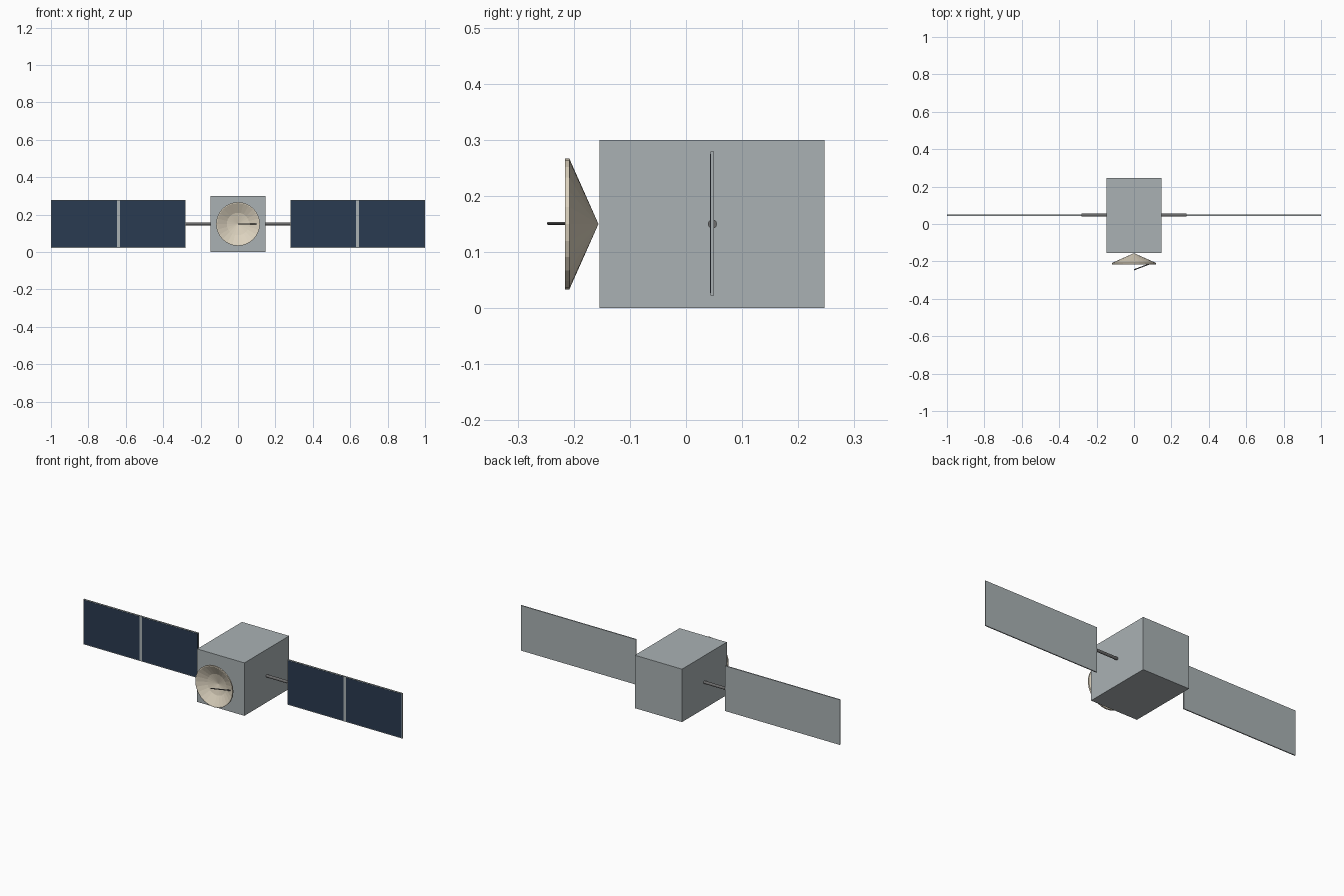
import bpy
import bmesh
import math
from mathutils import Vector

cube = bpy.data.objects.get("Cube")
if cube:
    bpy.data.objects.remove(cube, do_unlink=True)


def material(name, srgb):
    color = [c ** 2.2 for c in srgb] + [1.0]
    mat = bpy.data.materials.new(name)
    mat.use_nodes = True
    mat.diffuse_color = color
    bsdf = mat.node_tree.nodes["Principled BSDF"]
    bsdf.inputs["Base Color"].default_value = color
    bsdf.inputs["Roughness"].default_value = 0.7
    return mat


GREY = material("body grey", (0.66, 0.69, 0.70))
BLUE = material("cell blue", (0.18, 0.24, 0.32))
CREAM = material("dish cream", (0.86, 0.82, 0.74))
DARK = material("boom grey", (0.42, 0.42, 0.42))


def make(name, bm, mat):
    bmesh.ops.recalc_face_normals(bm, faces=bm.faces)
    mesh = bpy.data.meshes.new(name)
    bm.to_mesh(mesh)
    bm.free()
    mesh.materials.append(mat)
    obj = bpy.data.objects.new(name, mesh)
    bpy.context.collection.objects.link(obj)
    return obj


def box(name, low, high, mat):
    low, high = Vector(low), Vector(high)
    bm = bmesh.new()
    bmesh.ops.create_cube(bm, size=1)
    bmesh.ops.scale(bm, vec=high - low, verts=bm.verts)
    bmesh.ops.translate(bm, vec=(low + high) / 2, verts=bm.verts)
    return make(name, bm, mat)


def rod(name, start, end, radius, mat, sides=12):
    start, end = Vector(start), Vector(end)
    axis = end - start
    bm = bmesh.new()
    bmesh.ops.create_cone(bm, cap_ends=True, segments=sides, radius1=radius,
                          radius2=radius, depth=axis.length)
    bmesh.ops.rotate(bm, verts=bm.verts,
                     matrix=axis.to_track_quat("Z", "Y").to_matrix())
    bmesh.ops.translate(bm, vec=(start + end) / 2, verts=bm.verts)
    return make(name, bm, mat)


MID_Z = 0.15
WING_Y = 0.047

# Main body
box("body", (-0.148, -0.154, 0), (0.148, 0.247, 0.30), GREY)

# Solar wings: boom, backing panel and two cell plates per side
for side, s in (("left", 1), ("right", -1)):
    def span(name, inner, outer, y, z, mat):
        a, b = sorted((s * inner, s * outer))
        box(f"{side}_{name}", (a, y[0], z[0]), (b, y[1], z[1]), mat)

    rod(f"{side}_boom", (s * 0.14, WING_Y, MID_Z),
        (s * 0.281, WING_Y, MID_Z), 0.008, DARK)
    span("panel", 0.28, 1.0, (0.044, 0.050), (0.023, 0.279), GREY)
    for label, inner in (("inner", 0.283), ("outer", 0.647)):
        span(f"{label}_cells", inner, inner + 0.349,
             (0.043, 0.045), (0.027, 0.275), BLUE)

# Dish: closed radius / y profile spun around the forward axis
profile = [(0, -0.156), (0.117, -0.208), (0.117, -0.216),
           (0.112, -0.216), (0.06, -0.189), (0, -0.175)]
bm = bmesh.new()
verts = [bm.verts.new((r, y, MID_Z)) for r, y in profile]
edges = [bm.edges.new(pair) for pair in zip(verts, verts[1:])]
bmesh.ops.spin(bm, geom=verts + edges, cent=(0, 0, MID_Z), axis=(0, 1, 0),
               angle=math.tau, steps=24)
bmesh.ops.remove_doubles(bm, verts=bm.verts, dist=0.0001)
make("dish", bm, CREAM)

# Feed arm leaning from the dish surface to the focus
rod("feed_arm", (0.10, -0.207, MID_Z + 0.001),
    (0, -0.245, MID_Z + 0.001), 0.003, DARK, 8)
